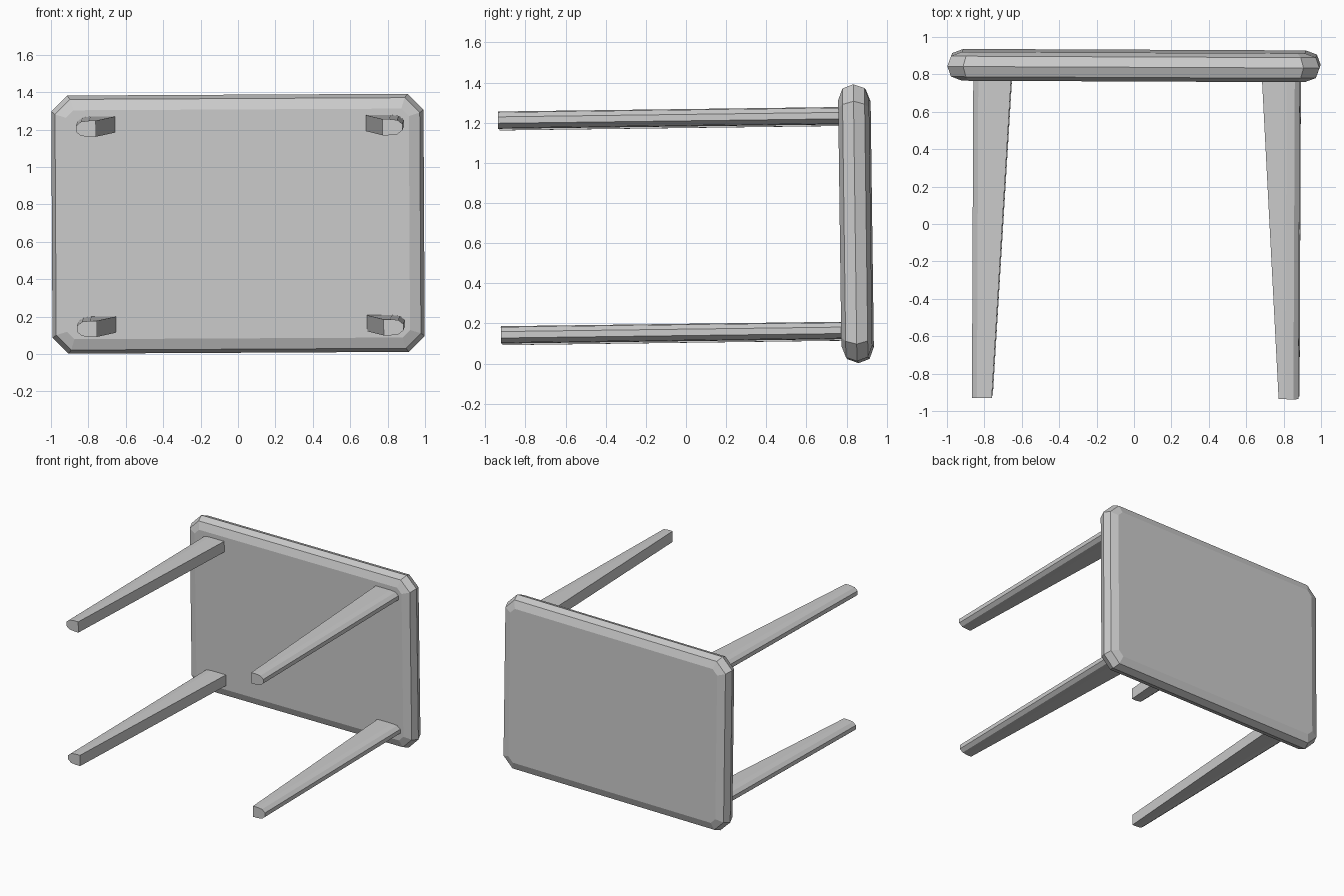
import bpy, bmesh, math
from mathutils import Matrix, Euler

if "Cube" in bpy.data.objects:
    bpy.data.objects.remove(bpy.data.objects["Cube"])

grey = bpy.data.materials.new("plain grey")
grey.use_nodes = True
grey.diffuse_color = (0.6, 0.6, 0.6, 1)
grey.node_tree.nodes["Principled BSDF"].inputs["Base Color"].default_value = (0.6, 0.6, 0.6, 1)

# The table lies on its side, tipped very slightly off square
POSE = Matrix.Translation((0, 0.847, 0.697)) @ Euler(
    (math.radians(0.75), math.radians(-0.3), math.radians(-0.25))).to_matrix().to_4x4()


def loft(name, rings):
    """Skin a stack of matching closed rings and cap both ends."""
    bm = bmesh.new()
    loops = [[bm.verts.new(p) for p in ring] for ring in rings]
    n = len(loops[0])
    for a, b in zip(loops, loops[1:]):
        for i in range(n):
            j = (i + 1) % n
            bm.faces.new((a[i], a[j], b[j], b[i]))
    bm.faces.new(loops[0])
    bm.faces.new(loops[-1])
    bmesh.ops.recalc_face_normals(bm, faces=bm.faces)
    mesh = bpy.data.meshes.new(name)
    bm.to_mesh(mesh)
    bm.free()
    mesh.materials.append(grey)
    obj = bpy.data.objects.new(name, mesh)
    obj.matrix_world = POSE
    bpy.context.collection.objects.link(obj)


def slab_ring(y, inset, cut):
    """Rectangle with clipped corners in the plane of the table top."""
    w, h = 0.995 - inset, 0.69 - inset
    return [(x, y, z) for x, z in (
        (w, h - cut), (w - cut, h), (cut - w, h), (-w, h - cut),
        (-w, cut - h), (cut - w, -h), (w - cut, -h), (w, cut - h))]


# Table top: faceted rounded rim around a flat face on each side
loft("table_top", [slab_ring(*layer) for layer in (
    (-0.077, 0.078, 0.04), (-0.055, 0.02, 0.08), (0, 0, 0.085),
    (0.055, 0.02, 0.08), (0.077, 0.078, 0.04))])

# Legs: flat inner side, faceted round outer side, tapering towards the foot
ROUND = [(0.07, 0.043), (0.027, 0.038), (0, 0.016),
         (0, -0.016), (0.027, -0.038), (0.07, -0.043)]


def leg_ring(y, depth, side, z):
    profile = ROUND + [(depth, -0.043), (depth, 0.043)]
    return [(0.017 + side * (0.873 - u), y, z + v) for u, v in profile]


for side, side_name in ((1, "left"), (-1, "right")):
    for z, level in ((0.535, "upper"), (-0.535, "lower")):
        loft(f"{level}_{side_name}_leg", [
            leg_ring(-1.773, 0.106, side, z), leg_ring(-0.07, 0.202, side, z)])
